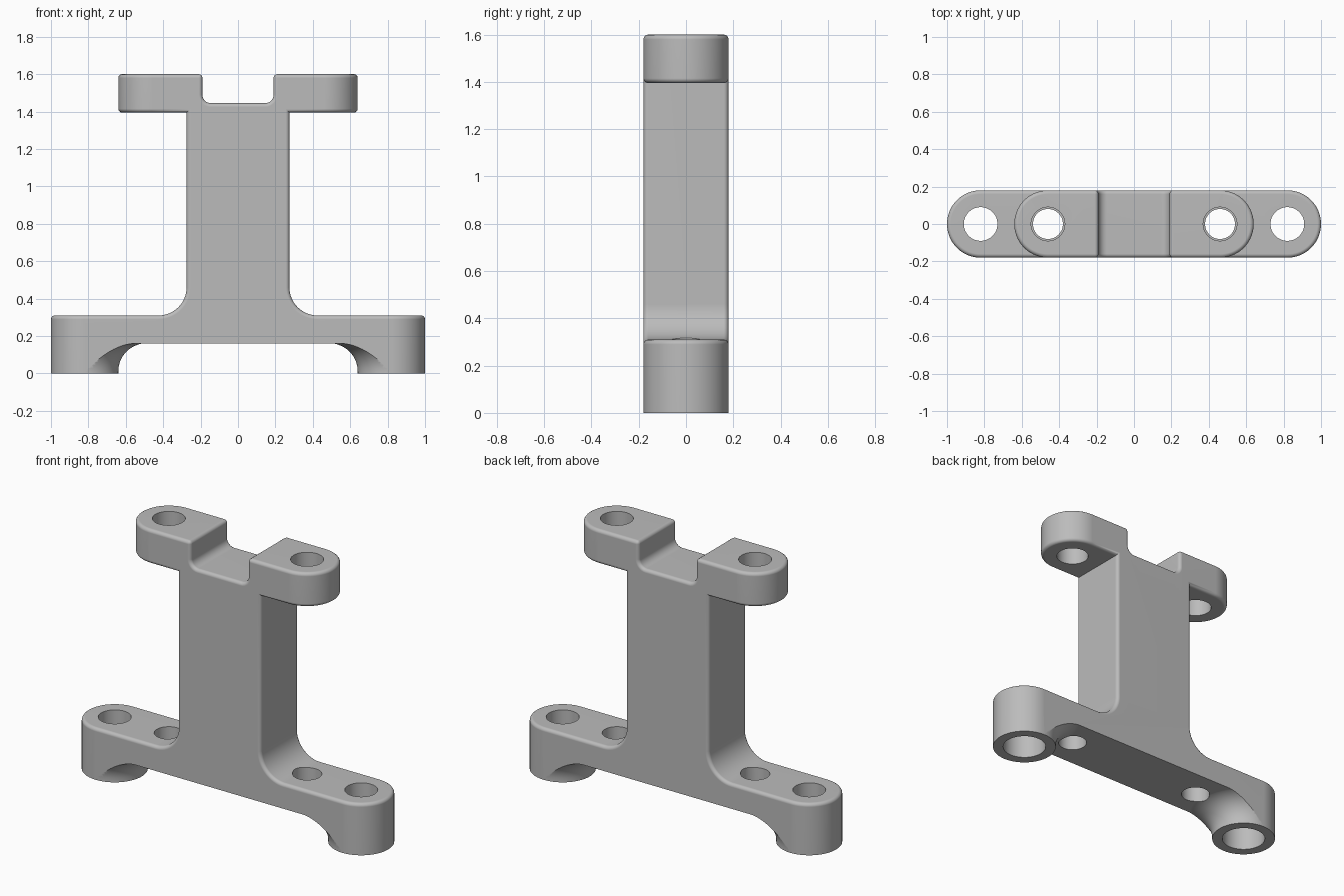
import bpy
import bmesh
from math import sin, cos, pi, radians

if "Cube" in bpy.data.objects:
    bpy.data.objects.remove(bpy.data.objects["Cube"])

HALF_DEPTH = 0.18   # half thickness of the bracket and radius of its ends
FOOT_X, ARM_X = 0.82, 0.46


def arc(cx, cy, r, start, end, n=12):
    """Points along an arc, angles in degrees."""
    angles = [radians(start + (end - start) * i / n) for i in range(n + 1)]
    return [(cx + r * cos(a), cy + r * sin(a)) for a in angles]


def loft(bm, loops):
    """Closed solid through a stack of loops with equal point counts."""
    rings = [[bm.verts.new(p) for p in loop] for loop in loops]
    n = len(rings[0])
    for a, b in zip(rings, rings[1:]):
        for i in range(n):
            j = (i + 1) % n
            bm.faces.new((a[i], a[j], b[j], b[i]))
    bm.faces.new(rings[0][::-1])
    bm.faces.new(rings[-1])


def revolve(bm, x, profile, n=64):
    """Solid of revolution about a vertical axis at x from (radius, z) pairs."""
    loft(bm, [[(x + r * cos(2 * pi * i / n), r * sin(2 * pi * i / n), z)
               for i in range(n)] for r, z in profile])


def make_object(name, bm):
    bmesh.ops.recalc_face_normals(bm, faces=bm.faces)
    mesh = bpy.data.meshes.new(name)
    bm.to_mesh(mesh)
    bm.free()
    obj = bpy.data.objects.new(name, mesh)
    bpy.context.collection.objects.link(obj)
    return obj


def apply_boolean(target, cutter, operation):
    """Combine, apply and discard the cutter."""
    cutter.hide_render = True
    mod = target.modifiers.new("cut", 'BOOLEAN')
    mod.operation, mod.solver, mod.object = operation, 'EXACT', cutter
    with bpy.context.temp_override(object=target, active_object=target):
        bpy.ops.object.modifier_apply(modifier=mod.name)
    bpy.data.objects.remove(cutter)


# Bracket outline: right half from the bottom up to the notch, then mirrored
half = [(1.1, 0), (1.1, 0.31)]
half += arc(0.425, 0.46, 0.15, 270, 180, 16)
half += [(0.275, 1.395), (0.8, 1.395), (0.8, 1.6), (0.19, 1.6)]
half += arc(0.145, 1.49, 0.045, 0, -90, 8)
outline = half + [(-x, z) for x, z in reversed(half)]
bm = bmesh.new()
loft(bm, [[(x, y, z) for x, z in outline] for y in (-0.3, 0.3)])
bracket = make_object("bracket", bm)


# Plan shape: rounded ends, wide at the base and narrow at the arms
def stadium(cx, z):
    right = arc(cx, 0, HALF_DEPTH, -90, 90, 36)
    left = arc(-cx, 0, HALF_DEPTH, 90, 270, 36)
    return [(x, y, z) for x, y in right + left]


bm = bmesh.new()
loft(bm, [stadium(FOOT_X, -1), stadium(FOOT_X, 0.8),
          stadium(ARM_X, 1.0), stadium(ARM_X, 2)])
apply_boolean(bracket, make_object("plan_cutter", bm), 'INTERSECT')

# Round the outer edges, leaving the bottom and inner corners crisp
bm = bmesh.new()
bm.from_mesh(bracket.data)
bmesh.ops.remove_doubles(bm, verts=bm.verts, dist=0.0001)
bmesh.ops.dissolve_limit(bm, angle_limit=radians(0.5),
                         verts=bm.verts, edges=bm.edges)
outer = [e for e in bm.edges
         if len(e.link_faces) == 2 and e.calc_face_angle_signed() > radians(40)
         and max(v.co.z for v in e.verts) > 0.01]
bmesh.ops.bevel(bm, geom=outer, offset=0.02, offset_type='OFFSET', segments=4,
                profile=0.5, affect='EDGES', clamp_overlap=True)
bm.to_mesh(bracket.data)
bm.free()

# Arch under the base, leaving flared round feet
bm = bmesh.new()
loft(bm, [[(x, y, z) for x, y in ((-FOOT_X, -0.5), (FOOT_X, -0.5),
                                  (FOOT_X, 0.5), (-FOOT_X, 0.5))]
          for z in (-0.1, 0.16)])
arch = make_object("arch_cutter", bm)
bm = bmesh.new()
flare = arc(0.33, 0.011, 0.15, 180, 90, 14)
for side in (-1, 1):
    revolve(bm, side * FOOT_X, [(0.18, -0.2)] + flare + [(0.33, 0.3)], 96)
apply_boolean(arch, make_object("flare", bm), 'DIFFERENCE')
apply_boolean(bracket, arch, 'DIFFERENCE')

# Bolt holes: counterbored feet, base holes and arm holes
bm = bmesh.new()
for side in (-1, 1):
    revolve(bm, side * FOOT_X, [(0.122, -0.1), (0.122, 0.2), (0.09, 0.2), (0.09, 0.5)])
    revolve(bm, side * ARM_X, [(0.08, 0.05), (0.08, 0.7)])
    revolve(bm, side * ARM_X, [(0.09, 1.2), (0.09, 1.8)])
apply_boolean(bracket, make_object("hole_cutter", bm), 'DIFFERENCE')

# Plain grey metal
grey = bpy.data.materials.new("plain_grey")
grey.use_nodes = True
colour = (0.5, 0.5, 0.5, 1)
grey.diffuse_color = colour
grey.node_tree.nodes["Principled BSDF"].inputs["Base Color"].default_value = colour
bracket.data.materials.clear()
bracket.data.materials.append(grey)
for poly in bracket.data.polygons:
    poly.material_index = 0

# Smooth rounded surfaces while flat faces stay flat
bpy.ops.object.select_all(action='DESELECT')
bracket.select_set(True)
bpy.context.view_layer.objects.active = bracket
bpy.ops.object.shade_smooth_by_angle(angle=radians(30))
weighted = bracket.modifiers.new("even_shading", 'WEIGHTED_NORMAL')
weighted.keep_sharp = True
